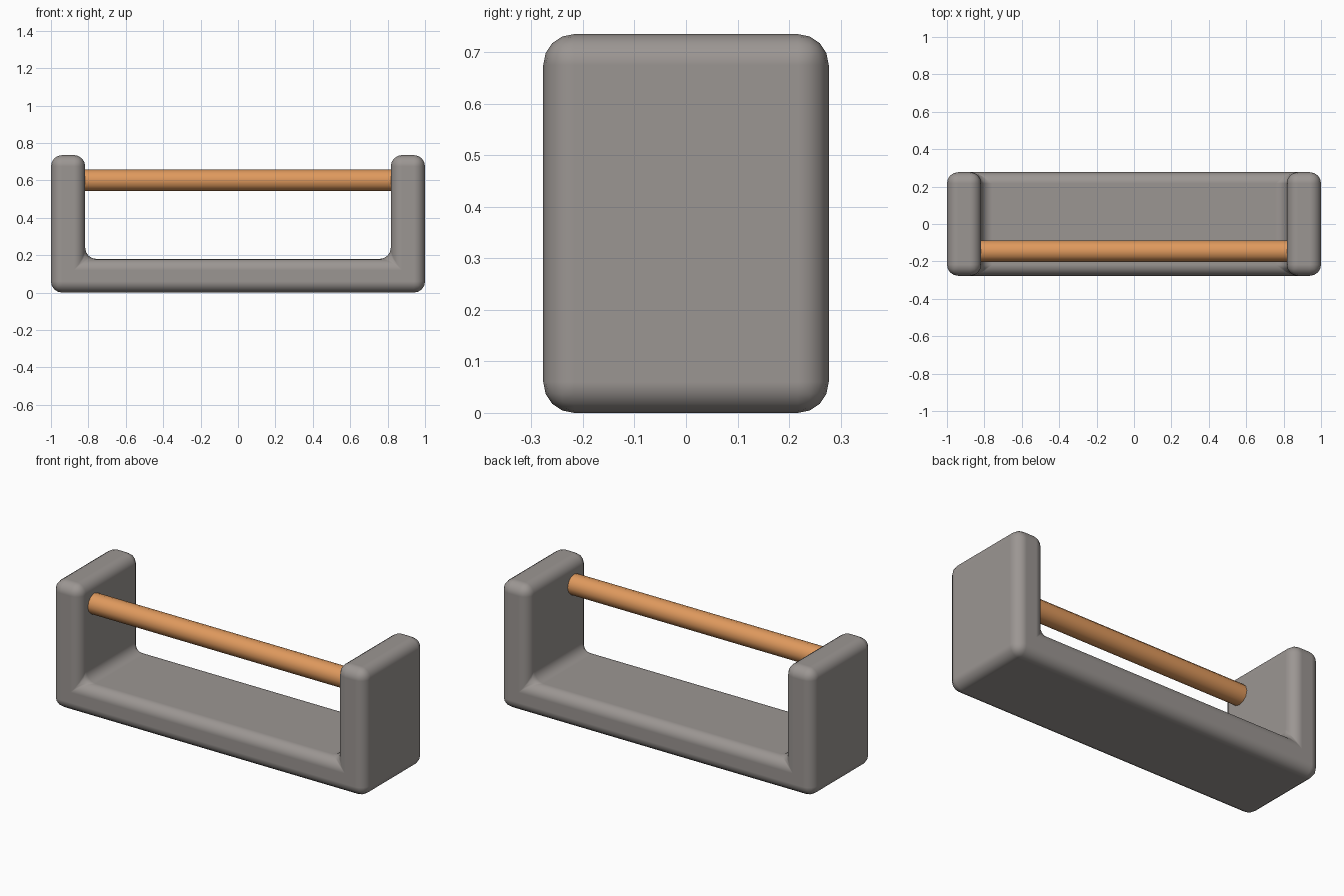
import bpy, bmesh, math

if "Cube" in bpy.data.objects:
    bpy.data.objects.remove(bpy.data.objects["Cube"])


def material(name, colour):
    m = bpy.data.materials.new(name)
    m.diffuse_color = (*colour, 1)
    m.use_nodes = True
    m.node_tree.nodes["Principled BSDF"].inputs["Base Color"].default_value = m.diffuse_color
    return m


grey = material("warm_grey", (0.33, 0.305, 0.29))
wood = material("orange_wood", (0.74, 0.32, 0.11))

# U-shaped holder: front profile extruded through the depth, all edges rounded
HALF, INNER, FLOOR, BASE, TOP, DEPTH = 1.0, 0.817, 0.18, 0.0, 0.735, 0.277
profile = [(-HALF, BASE), (HALF, BASE), (HALF, TOP), (INNER, TOP),
           (INNER, FLOOR), (-INNER, FLOOR), (-INNER, TOP), (-HALF, TOP)]
bm = bmesh.new()
face = bm.faces.new([bm.verts.new((x, -DEPTH, z)) for x, z in profile])
out = bmesh.ops.extrude_face_region(bm, geom=[face])
moved = [v for v in out["geom"] if isinstance(v, bmesh.types.BMVert)]
bmesh.ops.translate(bm, verts=moved, vec=(0, 2 * DEPTH, 0))
bmesh.ops.recalc_face_normals(bm, faces=bm.faces[:])
mesh = bpy.data.meshes.new("holder_frame")
bm.to_mesh(mesh)
bm.free()
frame = bpy.data.objects.new("holder_frame", mesh)
bpy.context.collection.objects.link(frame)
mesh.materials.append(grey)
for p in mesh.polygons:
    p.use_smooth = True
bevel = frame.modifiers.new("rounding", "BEVEL")
bevel.width = 0.06
bevel.segments = 4
bevel.limit_method = "ANGLE"
bevel.harden_normals = True

# Round rod between the two side plates
bpy.ops.mesh.primitive_cylinder_add(vertices=12, radius=0.058, depth=1.66,
                                    location=(0, -0.145, 0.6),
                                    rotation=(0, math.pi / 2, 0))
rod = bpy.context.object
rod.name = "cross_rod"
rod.data.materials.append(wood)
bpy.ops.object.shade_smooth_by_angle(angle=math.radians(50))
